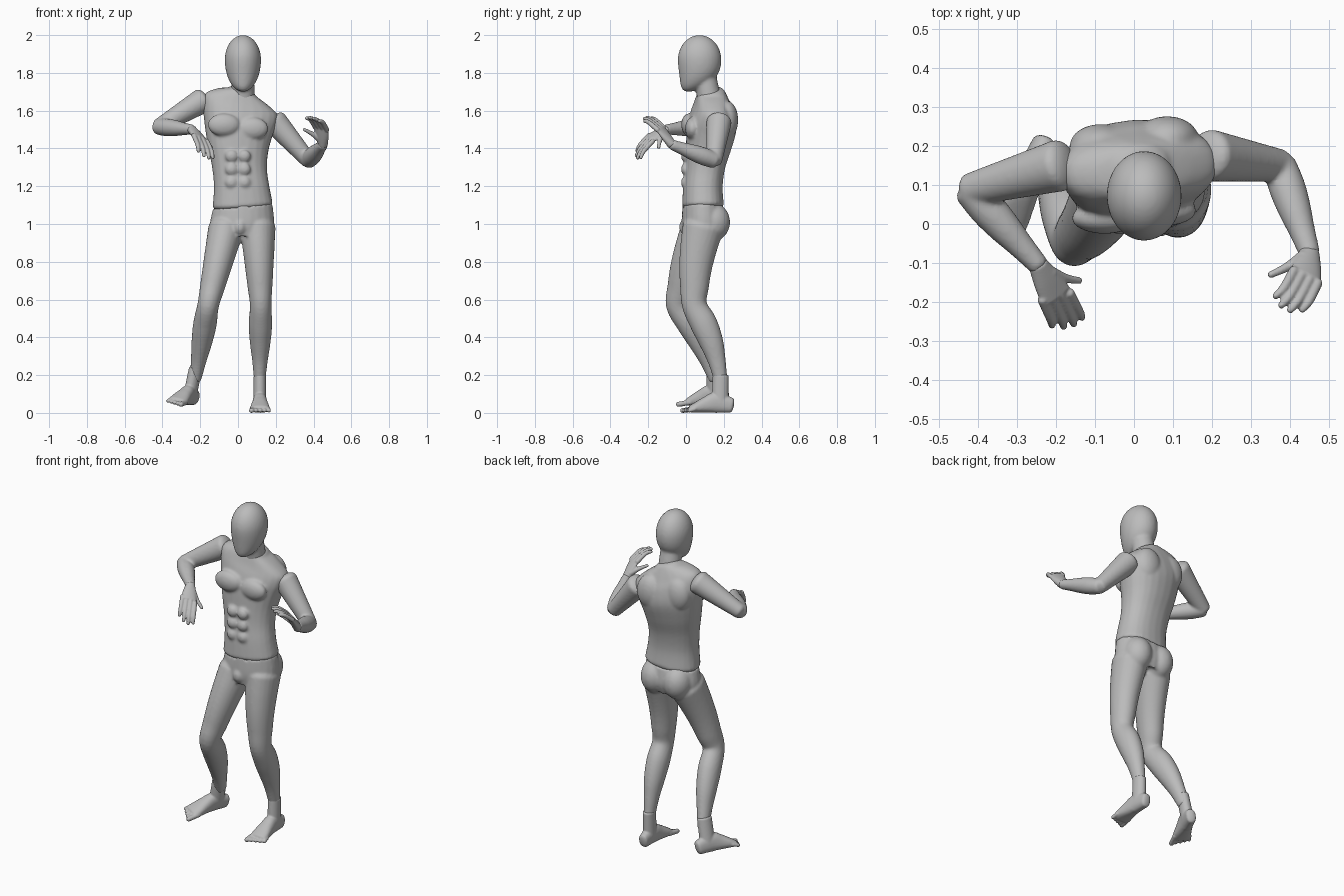
import bpy, bmesh, math
from mathutils import Vector, Matrix

default_cube = bpy.data.objects.get("Cube")
if default_cube:
    bpy.data.objects.remove(default_cube, do_unlink=True)

# One plain material for the whole figure
GREY = (0.5, 0.5, 0.5, 1)
grey = bpy.data.materials.new("mannequin grey")
grey.use_nodes = True
grey.diffuse_color = GREY
grey.node_tree.nodes["Principled BSDF"].inputs["Base Color"].default_value = GREY


def spline(rows, steps=5):
    """Smooth a list of section vectors with a Catmull-Rom curve."""
    padded = [rows[0], *rows, rows[-1]]
    result = []
    for before, start, end, after in zip(padded, padded[1:], padded[2:], padded[3:]):
        leave, arrive = (end - before) / 2, (after - start) / 2
        for k in range(steps):
            t = k / steps
            ease = t * t * (3 - 2 * t)
            result.append(start.lerp(end, ease) + leave * t * (1 - t) ** 2
                          - arrive * t * t * (1 - t))
    return result + [rows[-1]]


def tube(bm, sections, side=(1, 0, 0), dome=0.5, power=1, sides=24, tilts=None):
    """Loft through (centre, half width, half depth) and round both ends."""
    rows = spline([Vector((*centre, wide, deep)) for centre, wide, deep in sections])
    leans = spline([Vector((tilt, 0)) for tilt in tilts]) if tilts else None
    rings = []

    def add_ring(index, angle, sign):
        row = rows[index]
        centre, wide, deep = Vector(row[:3]), row[3], row[4]
        across = Vector(side)
        if leans:
            lean = leans[index].x
            normal = Vector((-math.sin(lean), 0, math.cos(lean)))
        else:
            ahead, behind = rows[min(index + 1, len(rows) - 1)], rows[max(index - 1, 0)]
            normal = Vector((ahead - behind)[:3]).normalized()
        across = (across - normal * across.dot(normal)).normalized()
        depth = normal.cross(across)
        centre += normal * sign * dome * min(wide, deep) * math.sin(angle)
        ring = []
        for k in range(sides):
            turn = math.tau * k / sides
            c, s = math.cos(turn), math.sin(turn)
            c = math.copysign(abs(c) ** power, c) * wide
            s = math.copysign(abs(s) ** power, s) * deep
            ring.append(bm.verts.new(centre + (across * c + depth * s) * math.cos(angle)))
        rings.append(ring)

    last = len(rows) - 1
    angles = [math.pi * k / 9 for k in range(1, 5)]
    for angle in reversed(angles):
        add_ring(0, angle, -1)
    for index in range(len(rows)):
        add_ring(index, 0, 0)
    for angle in angles:
        add_ring(last, angle, 1)
    for low, high in zip(rings, rings[1:]):
        for k in range(sides):
            n = (k + 1) % sides
            bm.faces.new((low[k], low[n], high[n], high[k]))
    bm.faces.new(rings[0][::-1])
    bm.faces.new(rings[-1])


def ball(bm, centre, radii):
    """Stretched ball, used for muscle masses and the head."""
    matrix = Matrix.Translation(centre) @ Matrix.Diagonal((*radii, 1))
    return bmesh.ops.create_uvsphere(bm, u_segments=32, v_segments=24, radius=1,
                                     matrix=matrix)["verts"]


def finish(name, bm, voxel=0.008, smooth=5):
    """Blend overlapping masses into one smooth skin."""
    bmesh.ops.recalc_face_normals(bm, faces=bm.faces)
    mesh = bpy.data.meshes.new(name)
    bm.to_mesh(mesh)
    bm.free()
    mesh.materials.append(grey)
    part = bpy.data.objects.new(name, mesh)
    bpy.context.collection.objects.link(part)
    skin = part.modifiers.new("skin", "REMESH")
    skin.mode = "VOXEL"
    skin.voxel_size = voxel
    skin.use_smooth_shade = True
    soften = part.modifiers.new("soften", "SMOOTH")
    soften.factor = 0.5
    soften.iterations = smooth


def bone(start, end, thick, thin, bulge=0, bow=0, depth=1, count=5):
    """Sections of a limb segment that tapers, swells near its start and bows along y."""
    sections = []
    for k in range(count):
        t = k / (count - 1)
        swell = math.sin(math.pi * t)
        radius = thick + (thin - thick) * t + bulge * swell * (1 - t)
        centre = Vector(start).lerp(Vector(end), t) + Vector((0, bow * swell, 0))
        sections.append((centre, radius, radius * depth))
    return sections


# Head: an egg whose lower half is drawn down and forward to the chin, plus the neck
bm = bmesh.new()
crown, brow, chin = 2, 1.87, 1.7
for vert in ball(bm, (0.026, 0.072, brow), (0.096, 0.115, crown - brow)):
    if vert.co.z < brow:
        drop = (brow - vert.co.z) / (crown - brow)
        vert.co.z = brow - drop * (brow - chin)
        vert.co.y -= 0.06 * drop ** 3
tube(bm, bone((0.025, 0.13, 1.63), (0.026, 0.1, 1.78), 0.064, 0.06))
finish("head", bm)

# Torso: the spine sways by rule, sections widen to the shoulders and close to the neck
bm = bmesh.new()
sections, tilts = [], []
for z, wide, deep in ((1.1, 0.16, 0.11), (1.2, 0.147, 0.104), (1.3, 0.147, 0.106),
                      (1.4, 0.162, 0.12), (1.5, 0.184, 0.13), (1.58, 0.203, 0.117),
                      (1.635, 0.2, 0.095), (1.675, 0.14, 0.08), (1.7, 0.075, 0.07)):
    x = 0.012 + 0.013 * math.cos(math.tau * (z - 1.1) / 0.65)
    y = 0.115 - 0.027 * math.cos(math.tau * (z - 1.15) / 0.9)
    sections.append(((x, y, z), wide, deep))
    tilts.append(0.65 * (1.2 - z))
tube(bm, sections, side=(1, 0.08, 0), dome=0.3, power=0.88, tilts=tilts)
for sign in (-1, 1):
    twist = sign * 0.01
    ball(bm, (sign * 0.075, 0.025 + twist, 1.515 - twist), (0.085, 0.04, 0.06))
    ball(bm, (sign * 0.085, 0.21 + twist, 1.56 - twist), (0.08, 0.056, 0.1))
    for row in range(3):
        ball(bm, (sign * 0.034, -0.006, 1.22 + 0.07 * row), (0.033, 0.02, 0.032))
finish("torso", bm)

# Pelvis with both legs; the legs share one set of proportions
bm = bmesh.new()
tube(bm, [((0.025, 0.09, 1.1), 0.157, 0.108), ((0.022, 0.095, 1), 0.17, 0.118),
          ((0.02, 0.09, 0.93), 0.15, 0.1)], dome=0.3, tilts=(0.09, 0, 0))
ball(bm, (0.01, 0, 0.985), (0.036, 0.036, 0.045))
for x in (0.1, -0.05):
    ball(bm, (x, 0.145, 1.01), (0.08, 0.088, 0.1))
for hip, knee, ankle in (((0.105, 0.09, 0.98), (0.12, 0.045, 0.57), (0.115, 0.183, 0.18)),
                         ((-0.065, 0.08, 0.97), (-0.158, -0.04, 0.57), (-0.225, 0.155, 0.18))):
    thigh = bone(hip, knee, 0.094, 0.057, bow=-0.016, depth=1.16)
    calf = bone(knee, ankle, 0.057, 0.031, bulge=0.022, bow=0.02, depth=1.16)
    tube(bm, thigh + calf[1:])
finish("pelvis_and_legs", bm)


# Feet: built from heel to toes along -y, then placed
def foot(name, inner, matrix):
    bm = bmesh.new()
    tube(bm, [((0, -along, high), wide, high) for along, wide, high in
              ((0.02, 0.028, 0.04), (0.1, 0.036, 0.054), (0.15, 0.042, 0.044),
               (0.2, 0.05, 0.03), (0.235, 0.051, 0.02))], power=0.85)
    tube(bm, bone((0, -0.076, 0.2), (0, -0.08, 0.05), 0.033, 0.034, depth=1.3), dome=0.1)
    for toe in range(5):
        x = inner * (0.04 - 0.021 * toe)
        size = 0.011 if toe else 0.014
        tip = -0.28 + 0.009 * toe
        tube(bm, bone((x, -0.21, 0.022), (x * 1.1, tip, 0.012), size, size), dome=0.8, sides=12)
    for vert in bm.verts:
        vert.co.z = max(vert.co.z, 0)
    bm.transform(matrix)
    finish(name, bm, 0.005, 3)


foot("left_foot", -1, Matrix.Translation((0.116, 0.26, 0)))
foot("right_foot", 1, Matrix.Translation((-0.23, 0.232, 0.042))
     @ Matrix.Rotation(-0.42, 4, "Z") @ Matrix.Rotation(0.2, 4, "Y"))


# Arms: upper arm and forearm blended at the elbow
def arm(name, shoulder, elbow, wrist):
    bm = bmesh.new()
    tube(bm, bone(shoulder, elbow, 0.067, 0.042), side=(0, 0.3, 1))
    tube(bm, bone(elbow, wrist, 0.043, 0.027, bulge=0.015), side=(0, 0.3, 1))
    finish(name, bm, 0.007)


# Hands: flat palm, four bowed fingers fanned between two tips, and a thumb
def hand(name, wrist, knuckle, index_tip, little_tip, thumb_tip):
    bm = bmesh.new()
    wrist, knuckle, index_tip, little_tip, thumb_tip = map(
        Vector, (wrist, knuckle, index_tip, little_tip, thumb_tip))
    across = (index_tip - little_tip) / 2
    palm = (knuckle - wrist).normalized()
    tube(bm, [(wrist, 0.026, 0.024), (wrist.lerp(knuckle, 0.5), 0.038, 0.02),
              (knuckle, 0.044, 0.014)], side=across)

    def digit(root, bend, tip, thick):
        tube(bm, [(root, thick, thick), (bend, 0.012, 0.012), (tip, 0.009, 0.009)],
             side=across, dome=0.8, sides=12)

    for finger in range(4):
        fan = finger / 3
        root = knuckle + across * 0.9 * (1 - 2 * fan)
        tip = index_tip.lerp(little_tip, fan)
        tip += (tip - root).normalized() * 0.02 * math.sin(math.pi * fan)
        digit(root, root.lerp(tip, 0.5) + palm * 0.02, tip, 0.013)
    root = wrist.lerp(knuckle, 0.3) + across * 0.4
    digit(root, root.lerp(thumb_tip, 0.5) + palm * 0.005, thumb_tip, 0.019)
    finish(name, bm, 0.004, 3)


left_wrist, right_wrist = (0.45, -0.075, 1.42), (-0.245, -0.105, 1.5)
arm("left_arm", (0.195, 0.175, 1.54), (0.373, 0.15, 1.337), left_wrist)
arm("right_arm", (-0.19, 0.15, 1.652), (-0.42, 0.088, 1.515), right_wrist)
hand("left_hand", left_wrist, (0.44, -0.135, 1.505),
     (0.362, -0.185, 1.56), (0.43, -0.22, 1.545), (0.35, -0.13, 1.5))
hand("right_hand", right_wrist, (-0.2, -0.185, 1.455),
     (-0.133, -0.24, 1.35), (-0.21, -0.26, 1.385), (-0.14, -0.145, 1.405))
